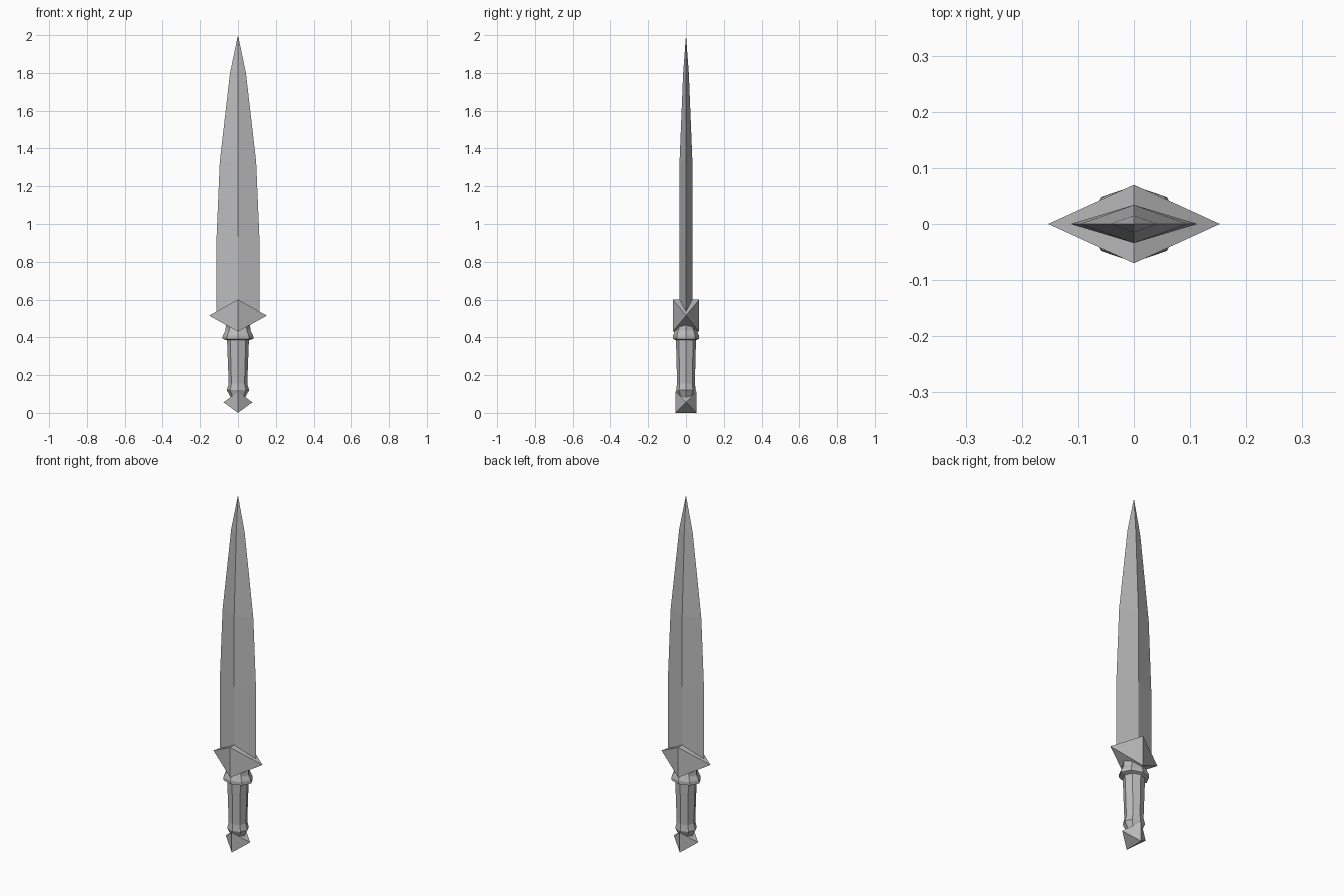
import bpy
import bmesh
from math import cos, sin, pi

cube = bpy.data.objects.get("Cube")
if cube:
    bpy.data.objects.remove(cube)

steel = bpy.data.materials.new("grey_steel")
steel.use_nodes = True
steel.diffuse_color = (0.5, 0.5, 0.5, 1)
steel.node_tree.nodes["Principled BSDF"].inputs["Base Color"].default_value = (0.5, 0.5, 0.5, 1)


def finish(name, bm):
    bmesh.ops.recalc_face_normals(bm, faces=bm.faces[:])
    mesh = bpy.data.meshes.new(name)
    bm.to_mesh(mesh)
    bm.free()
    mesh.materials.append(steel)
    obj = bpy.data.objects.new(name, mesh)
    bpy.context.collection.objects.link(obj)


def loft(name, sides, sections, tip=None):
    """Skin elliptical n-gon sections (z, half width, half depth), closed by a cap or a tip."""
    bm = bmesh.new()
    rings = [[bm.verts.new((rx * cos(2 * pi * i / sides), ry * sin(2 * pi * i / sides), z))
              for i in range(sides)] for z, rx, ry in sections]
    bm.faces.new(rings[0])
    for low, high in zip(rings, rings[1:]):
        for i in range(sides):
            j = (i + 1) % sides
            bm.faces.new((low[i], low[j], high[j], high[i]))
    if tip is None:
        bm.faces.new(rings[-1])
    else:
        top = bm.verts.new((0, 0, tip))
        for i in range(sides):
            bm.faces.new((rings[-1][i], rings[-1][(i + 1) % sides], top))
    finish(name, bm)


def bipyramid(name, half_x, half_y, bottom, top):
    """Square section across the middle, drawn out to a point on each side."""
    bm = bmesh.new()
    square = [bm.verts.new((0, y, z)) for y, z in
              ((-half_y, bottom), (half_y, bottom), (half_y, top), (-half_y, top))]
    for side in (-1, 1):
        point = bm.verts.new((side * half_x, 0, (bottom + top) / 2))
        for i in range(4):
            bm.faces.new((square[i], square[(i + 1) % 4], point))
    finish(name, bm)


# Diamond-section blade
loft("blade", 4, [(0.54, 0.113, 0.034), (0.93, 0.113, 0.034),
                  (1.33, 0.096, 0.034), (1.80, 0.042, 0.015)], tip=2.0)

# Pointed guard and pommel
bipyramid("guard", 0.153, 0.07, 0.43, 0.60)
bipyramid("pommel", 0.076, 0.056, 0.0, 0.112)

# Eight-sided grip with a waist at the foot and a collar under the guard
loft("grip", 8, [(0.07, 0.036, 0.036), (0.09, 0.042, 0.040), (0.12, 0.059, 0.052),
                 (0.155, 0.049, 0.047), (0.39, 0.058, 0.053)])
loft("collar", 8, [(0.385, 0.058, 0.053), (0.392, 0.083, 0.068), (0.41, 0.080, 0.068),
                   (0.435, 0.066, 0.058), (0.48, 0.063, 0.04)])
